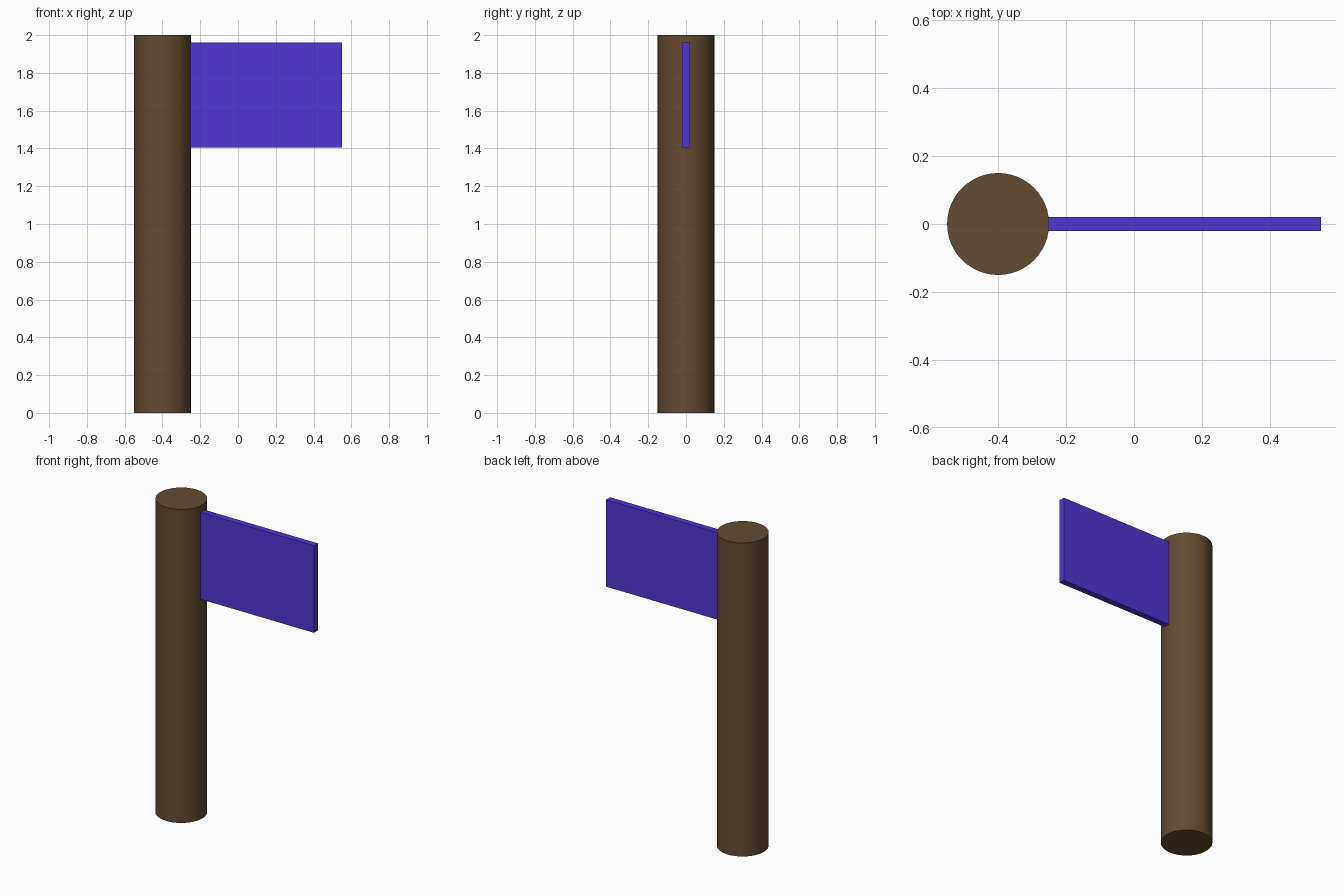
import bpy
import math

if "Cube" in bpy.data.objects:
    bpy.data.objects.remove(bpy.data.objects["Cube"])


def material(name, rgb):
    m = bpy.data.materials.new(name)
    m.diffuse_color = (*rgb, 1.0)
    m.use_nodes = True
    m.node_tree.nodes["Principled BSDF"].inputs["Base Color"].default_value = m.diffuse_color
    return m


brown = material("brown wood", (0.125, 0.07, 0.03))
purple = material("blue violet", (0.083, 0.036, 0.66))

# Pole: thick upright cylinder
bpy.ops.mesh.primitive_cylinder_add(vertices=48, radius=0.15, depth=2.0, location=(-0.4, 0, 1.0))
pole = bpy.context.object
pole.name = "pole"
pole.data.materials.append(brown)
bpy.ops.object.shade_smooth_by_angle(angle=math.radians(30))

# Flag: thin panel, its inner edge just sunk into the pole
x0, x1, z0, z1 = -0.252, 0.55, 1.405, 1.96
bpy.ops.mesh.primitive_cube_add(size=1, location=((x0 + x1) / 2, 0, (z0 + z1) / 2))
flag = bpy.context.object
flag.name = "flag"
flag.scale = (x1 - x0, 0.04, z1 - z0)
bpy.ops.object.transform_apply(location=False, rotation=False, scale=True)
flag.data.materials.append(purple)
